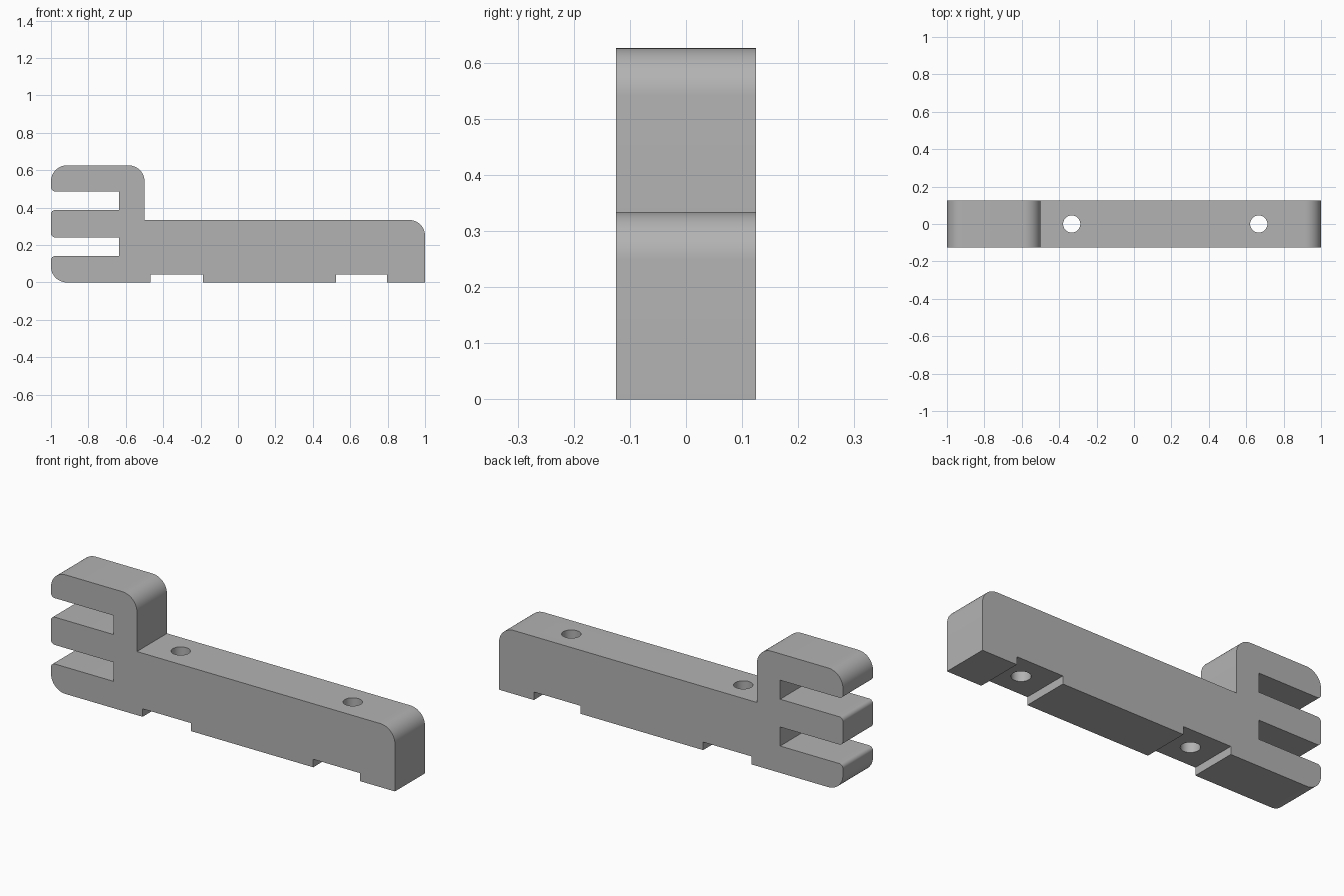
import bpy
import bmesh
import math
from mathutils import Vector

cube = bpy.data.objects.get("Cube")
if cube:
    bpy.data.objects.remove(cube, do_unlink=True)

HALF_DEPTH = 0.125
BIG, TIP = 0.085, 0.022      # fillet radii
HOLE_RADIUS = 0.046

grey = bpy.data.materials.new("plain grey")
grey.use_nodes = True
colour = (0.45, 0.45, 0.45, 1)
grey.diffuse_color = colour
grey.node_tree.nodes["Principled BSDF"].inputs["Base Color"].default_value = colour


def rounded(corners, steps=12):
    """Turn (x, z, radius) right-angle corners into an outline with fillets."""
    outline = []
    for i, (x, z, r) in enumerate(corners):
        p = Vector((x, z))
        if r == 0:
            outline.append(p)
            continue
        a = (Vector(corners[i - 1][:2]) - p).normalized()
        b = (Vector(corners[(i + 1) % len(corners)][:2]) - p).normalized()
        centre = p + (a + b) * r
        for k in range(steps + 1):
            t = math.pi / 2 * k / steps
            outline.append(centre - r * (b * math.cos(t) + a * math.sin(t)))
    return outline


def add_object(name, bm):
    bmesh.ops.recalc_face_normals(bm, faces=bm.faces[:])
    mesh = bpy.data.meshes.new(name)
    bm.to_mesh(mesh)
    bm.free()
    mesh.materials.append(grey)
    obj = bpy.data.objects.new(name, mesh)
    bpy.context.collection.objects.link(obj)
    return obj


# Side outline: underside with two notches, arm, raised head, three prongs
corners = [(-1, 0, BIG)]
for left, right in ((-0.467, -0.187), (0.525, 0.797)):
    corners += [(left, 0, 0), (left, 0.042, 0), (right, 0.042, 0), (right, 0, 0)]
corners += [(1, 0, 0), (1, 0.334, BIG), (-0.5, 0.334, 0),
            (-0.5, 0.626, BIG), (-1, 0.626, BIG)]
for top, bottom in ((0.487, 0.387), (0.241, 0.141)):
    corners += [(-1, top, TIP), (-0.635, top, 0), (-0.635, bottom, 0), (-1, bottom, TIP)]

bm = bmesh.new()
face = bm.faces.new([bm.verts.new((p.x, -HALF_DEPTH, p.y)) for p in rounded(corners)])
side = bmesh.ops.extrude_face_region(bm, geom=[face])["geom"]
bmesh.ops.translate(bm, vec=(0, 2 * HALF_DEPTH, 0),
                    verts=[v for v in side if isinstance(v, bmesh.types.BMVert)])
bracket = add_object("bracket_body", bm)

# Screw holes through the arm
bpy.context.view_layer.objects.active = bracket
bracket.select_set(True)
for x in (-0.333, 0.667):
    bm = bmesh.new()
    bmesh.ops.create_cone(bm, cap_ends=True, segments=48, radius1=HOLE_RADIUS,
                          radius2=HOLE_RADIUS, depth=1)
    bmesh.ops.translate(bm, vec=(x, 0, 0.2), verts=bm.verts[:])
    cutter = add_object("hole_cutter", bm)
    cutter.hide_render = True
    cut = bracket.modifiers.new("screw hole", "BOOLEAN")
    cut.operation = "DIFFERENCE"
    cut.solver = "EXACT"
    cut.object = cutter
    bpy.ops.object.modifier_apply(modifier=cut.name)
    bpy.data.objects.remove(cutter, do_unlink=True)

bpy.ops.object.shade_smooth_by_angle(angle=math.radians(30))
